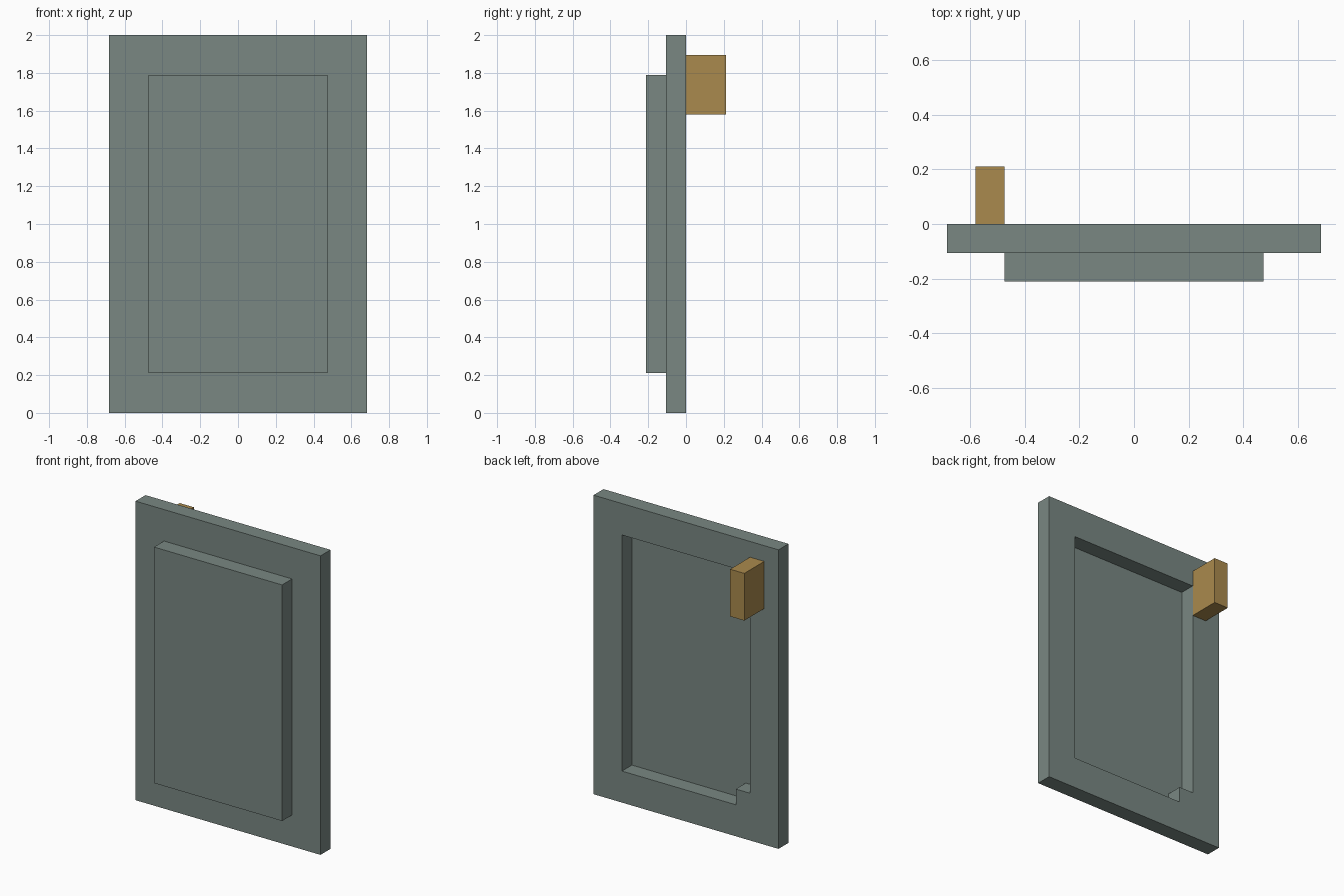
import bpy
import bmesh
from mathutils import Vector

cube = bpy.data.objects.get("Cube")
if cube:
    bpy.data.objects.remove(cube, do_unlink=True)

U = 2 / 19  # design grid: the door is 13 x 19 units


def material(name, rgb):
    mat = bpy.data.materials.new(name)
    mat.use_nodes = True
    mat.diffuse_color = (*rgb, 1)
    bsdf = mat.node_tree.nodes["Principled BSDF"]
    bsdf.inputs["Base Color"].default_value = (*rgb, 1)
    bsdf.inputs["Roughness"].default_value = 0.8
    return mat


def finish(name, bm, mat):
    bmesh.ops.recalc_face_normals(bm, faces=bm.faces)
    mesh = bpy.data.meshes.new(name)
    bm.to_mesh(mesh)
    bm.free()
    mesh.materials.append(mat)
    obj = bpy.data.objects.new(name, mesh)
    bpy.context.collection.objects.link(obj)
    return obj


def slab(name, loops, y0, y1, mat):
    """Extrude an outline (and any hole loops) in x-z from y0 to y1, in grid units."""
    bm = bmesh.new()
    edges = []
    for loop in loops:
        verts = [bm.verts.new((x * U, y0 * U, z * U)) for x, z in loop]
        edges += [bm.edges.new((v, verts[i - 1])) for i, v in enumerate(verts)]
    bmesh.ops.triangle_fill(bm, edges=edges, use_beauty=True)
    out = bmesh.ops.extrude_face_region(bm, geom=bm.faces[:], use_keep_orig=True)
    moved = [g for g in out["geom"] if isinstance(g, bmesh.types.BMVert)]
    bmesh.ops.translate(bm, verts=moved, vec=Vector((0, (y1 - y0) * U, 0)))
    return finish(name, bm, mat)


def rect(x0, x1, z0, z1):
    return [(x0, z0), (x1, z0), (x1, z1), (x0, z1)]


grey = material("grey green", (0.192, 0.245, 0.225))
gold = material("dull gold", (0.402, 0.254, 0.075))

# Frame: opening has a small square block left in its lower right corner
opening = [(-3.5, 2), (4.5, 2), (4.5, 17), (-4.5, 17), (-4.5, 3), (-3.5, 3)]
slab("door_frame", [rect(-6.5, 6.5, 0, 19), opening], -1, 0, grey)

# Raised front panel, which also closes the recess at the back
slab("front_panel", [rect(-4.5, 4.5, 2, 17)], -2, -1, grey)

# Handle on the back
slab("handle", [rect(-5.5, -4.5, 15, 18)], 0, 2, gold)
